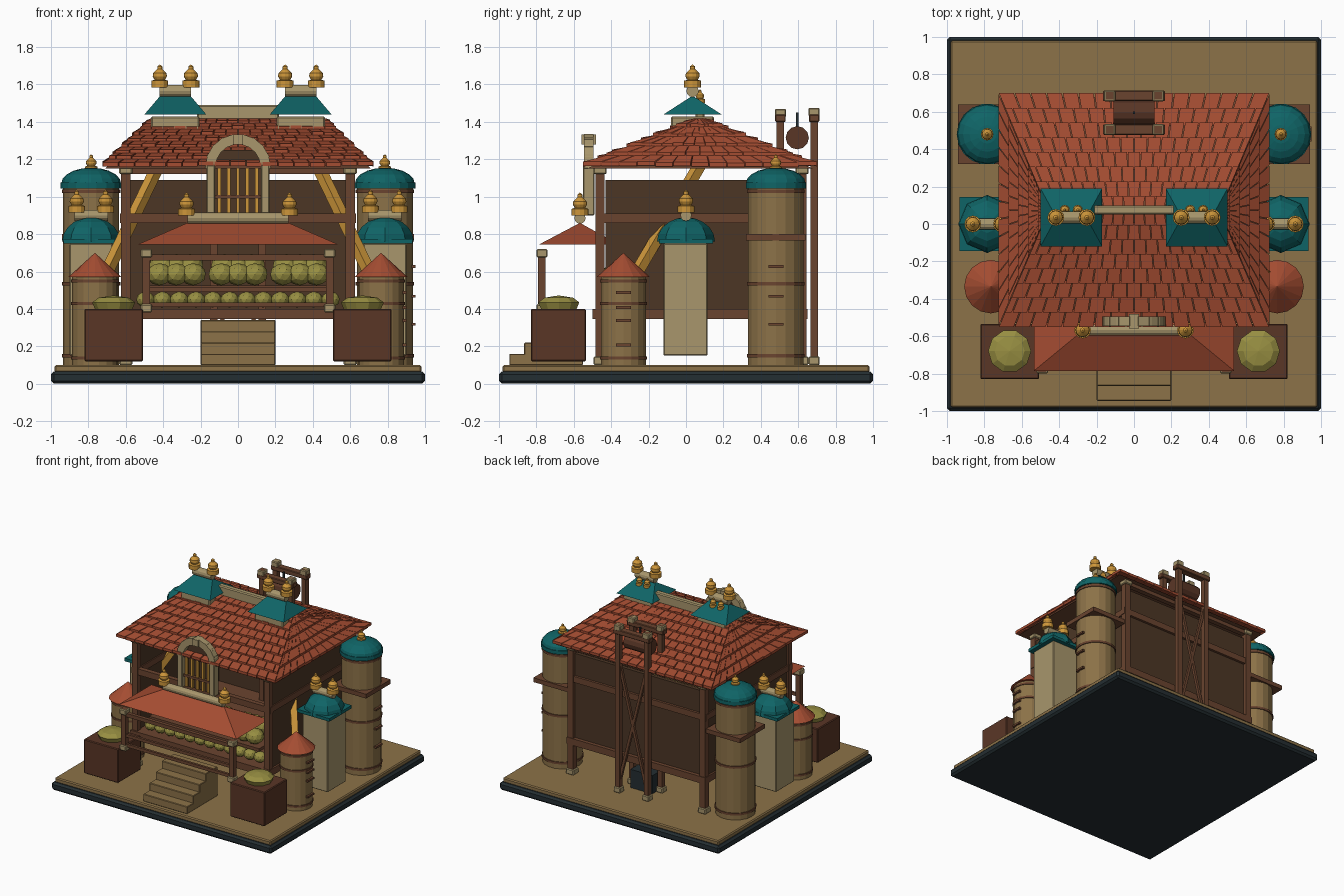
import bpy, bmesh, math, random
from mathutils import Vector, Matrix

random.seed(4)
cube = bpy.data.objects.get("Cube")
if cube:
    bpy.data.objects.remove(cube)


def material(name, r, g, b):
    col = [((c / 255 + 0.055) / 1.055) ** 2.4 for c in (r, g, b)] + [1]
    m = bpy.data.materials.new(name)
    m.use_nodes = True
    m.diffuse_color = col
    m.node_tree.nodes["Principled BSDF"].inputs["Base Color"].default_value = col
    return m


RED = material("roof red", 165, 77, 50)
SAND = material("sand", 140, 114, 72)
TEAL = material("teal", 15, 100, 102)
SLATE = material("slate", 36, 46, 50)
STONE = material("pale stone", 168, 150, 108)
WOOD = material("wood", 106, 68, 47)
WALL = material("dark wall", 76, 54, 37)
CRATE = material("crate brown", 90, 54, 38)
GOLD = material("gold", 205, 150, 58)
OLIVE = material("olive", 152, 143, 66)


def finish(name, bm, mat, bevel=0):
    bmesh.ops.recalc_face_normals(bm, faces=bm.faces)
    me = bpy.data.meshes.new(name)
    bm.to_mesh(me)
    bm.free()
    me.materials.append(mat)
    ob = bpy.data.objects.new(name, me)
    bpy.context.collection.objects.link(ob)
    if bevel:
        mod = ob.modifiers.new("bevel", "BEVEL")
        mod.width, mod.segments = bevel, 1
    return ob


def box(name, mat, x, y, z, bevel=0):
    """Box from (low, high) ranges."""
    bm = bmesh.new()
    bmesh.ops.create_cube(bm, size=1)
    for v in bm.verts:
        v.co = [(a + b) / 2 + c * (b - a) for (a, b), c in zip((x, y, z), v.co)]
    return finish(name, bm, mat, bevel)


def beam(name, mat, a, b, w, d=None):
    """Square bar between two points."""
    a, b = Vector(a), Vector(b)
    bm = bmesh.new()
    bmesh.ops.create_cube(bm, size=1)
    rot = (b - a).to_track_quat("Z", "Y").to_matrix().to_4x4()
    size = Matrix.Diagonal((w, d or w, (b - a).length, 1))
    bm.transform(Matrix.Translation((a + b) / 2) @ rot @ size)
    return finish(name, bm, mat)


def lathe(name, mat, loc, profile, sides=16):
    """Spin (radius, height) points round the vertical axis."""
    bm = bmesh.new()
    vs = [bm.verts.new((r, 0, z)) for r, z in profile]
    es = [bm.edges.new(p) for p in zip(vs, vs[1:])]
    bmesh.ops.spin(bm, geom=vs + es, cent=(0, 0, 0), axis=(0, 0, 1),
                   angle=math.tau, steps=sides, use_duplicate=False)
    bmesh.ops.remove_doubles(bm, verts=bm.verts, dist=0.0005)
    bm.transform(Matrix.Translation(loc))
    return finish(name, bm, mat)


def drum(name, mat, x, y, r, z0, z1, sides=18):
    return lathe(name, mat, (x, y, 0), [(0, z0), (r, z0), (r, z1), (0, z1)], sides)


def rod(name, mat, x0, x1, y, z, r):
    """Round bar along x."""
    bm = bmesh.new()
    bmesh.ops.create_cone(bm, cap_ends=True, segments=12, radius1=r, radius2=r, depth=x1 - x0)
    bm.transform(Matrix.Translation(((x0 + x1) / 2, y, z)) @ Matrix.Rotation(math.pi / 2, 4, "Y"))
    return finish(name, bm, mat)


def dome(name, x, y, r, z, h, sides):
    pts = [(0, z)] + [(r * math.cos(a), z + h * math.sin(a))
                      for a in (i * math.pi / 10 for i in range(6))]
    return lathe(name, TEAL, (x, y, 0), pts, sides)


def finial(x, y, z, s=1.0):
    pts = [(0, 0), (.045, 0), (.045, .035), (.028, .04), (.038, .058),
           (.036, .075), (.013, .098), (.013, .112), (0, .122)]
    lathe("finial", GOLD, (x, y, z), [(r * s, h * s) for r, h in pts], 12)


def hip(name, mat, x, y, z, ridge_x, ridge_y):
    """Hipped roof: rectangle at z[0] rising to a ridge along x at z[1]."""
    bm = bmesh.new()
    base = [bm.verts.new((x[i], y[j], z[0])) for i, j in ((0, 0), (1, 0), (1, 1), (0, 1))]
    l, r = [bm.verts.new((k, ridge_y, z[1])) for k in ridge_x]
    a, b, c, d = base
    for f in ((a, b, r, l), (b, c, r), (c, d, l, r), (d, a, l), (d, c, b, a)):
        bm.faces.new(f)
    return finish(name, bm, mat)


def tiles(name, e0, e1, r0, r1, rows, cols):
    """Overlapping tilted tiles between an eave line and a ridge line."""
    e0, e1, r0, r1 = map(Vector, (e0, e1, r0, r1))
    bm = bmesh.new()

    def at(s, t, up):
        return e0.lerp(e1, s).lerp(r0.lerp(r1, s), t) + Vector((0, 0, up))
    for i in range(rows):
        t0, t1 = i / rows, min((i + 1.2) / rows, 1)
        shift = 0.5 * (i % 2)
        for j in range(cols + i % 2):
            s0 = max((j - shift) / cols, 0) + .002
            s1 = min((j + 1 - shift) / cols, 1) - .002
            lift = .03 + random.uniform(-.004, .004)
            ring = [(s0, t0, lift), (s1, t0, lift), (s1, t1, .012), (s0, t1, .012)]
            top = [bm.verts.new(at(*p)) for p in ring]
            low = [bm.verts.new(at(s, t, u - .022)) for s, t, u in ring]
            bm.faces.new(top)
            bm.faces.new(low[::-1])
            for k in range(4):
                n = (k + 1) % 4
                bm.faces.new((top[k], low[k], low[n], top[n]))
    return finish(name, bm, RED)


def post(name, x, y, z0, z1, w=.045):
    h = w / 2
    box(name, WOOD, (x - h, x + h), (y - h, y + h), (z0, z1))
    for z in (z0, z1 - .045):
        box(name + "_cap", STONE, (x - h - .01, x + h + .01), (y - h - .01, y + h + .01),
            (z, z + .045), .006)


# Ground
box("base_slab", SLATE, (-1, 1), (-1, 1), (0, .065), .015)
box("ground", SAND, (-.98, .98), (-.98, .98), (.06, .1), .008)

# Hall on stilts, open at the front
box("floor", WOOD, (-.63, .63), (-.5, .65), (.345, .4))
box("back_wall", WALL, (-.6, .6), (.59, .62), (.4, 1.09))
for x in (-.6, .6):
    box("side_wall", WALL, (x - .015, x + .015), (-.43, .6), (.4, 1.09))
    box("side_beam", WOOD, (x - .025, x + .025), (-.47, .64), (.86, .91))
    for y in (-.46, .62):
        post("corner_post", x, y, .1, 1.165, .05)
for y in (-.46, .62):
    box("cross_beam", WOOD, (-.63, .63), (y - .02, y + .02), (.86, .91))
    box("eave_beam", WOOD, (-.63, .63), (y - .02, y + .02), (1.12, 1.15))
box("rear_hatch", SLATE, (-.1, .1), (.45, .58), (.1, .25))

# Main tiled roof
hip("roof_core", WOOD, (-.71, .71), (-.53, .68), (1.15, 1.41), (-.46, .46), .07)
X, R, Z0, Z1 = .725, .46, 1.155, 1.41
tiles("front_tiles", (-X, -.55, Z0), (X, -.55, Z0), (-R, .07, Z1), (R, .07, Z1), 8, 17)
tiles("back_tiles", (-X, .7, Z0), (X, .7, Z0), (-R, .07, Z1), (R, .07, Z1), 8, 17)
for s in (-1, 1):
    tiles("side_tiles", (s * X, -.55, Z0), (s * X, .7, Z0), (s * R, .07, Z1), (s * R, .07, Z1), 5, 13)
box("ridge_beam", STONE, (-.22, .22), (.05, .1), (1.41, 1.49), .008)

# Stairs
for i in range(4):
    box("step", SAND, (-.2, .2), (-.945 + i * .08, -.55), (.1, .16 + i * .06), .004)

# Awning with its rail frame
hip("awning", RED, (-.535, .535), (-.785, -.36), (.745, .86), (-.27, .27), -.567)
rod("awning_ridge", STONE, -.27, .27, -.567, .885, .03)
box("awning_rail", WOOD, (-.5, .5), (-.785, -.755), (.66, .69))
for z in (.49, .41):
    box("lower_rail", WOOD, (-.48, .48), (-.78, -.76), (z, z + .025))

# Produce stall
box("stall_shelf", WOOD, (-.5, .5), (-.44, -.2), (.5, .525))


def produce(x, y, z, r):
    bm = bmesh.new()
    bmesh.ops.create_icosphere(bm, subdivisions=2, radius=r)
    bm.transform(Matrix.Translation((x, y, z)) @ Matrix.Diagonal((1, 1, .85, 1)))
    finish("produce", bm, OLIVE)


for g in (-.33, 0, .33):
    for k in (-.09, 0, .09):
        produce(g + k, -.38, .585, .07)
        produce(g + k * .8, -.27, .63, .075)
for i in range(12):
    produce(-.495 + i * .09, -.42, .45, .05)

# Arched window
for s in (-1, 1):
    box("window_jamb", STONE, (s * .145 - .023, s * .145 + .023), (-.55, -.49), (.9, 1.17), .005)
for i in range(9):
    a = math.pi * (i + .5) / 9
    d = Vector((math.cos(a), 0, math.sin(a)))
    c = Vector((0, -.52, 1.16))
    beam("arch_stone", STONE, c + d * .118, c + d * .172, .052, .075)
box("window_panel", WALL, (-.125, .125), (-.5, -.495), (.9, 1.25))
for i in range(5):
    x = -.1 + i * .05
    box("window_bar", GOLD, (x - .009, x + .009), (-.53, -.512), (.91, 1.16))
for z in (.99, 1.15):
    box("window_rail", WOOD, (-.125, .125), (-.535, -.51), (z, z + .02))

# Paired parts on both flanks
for s in (-1, 1):
    finial(s * .275, -.567, .9)
    post("awning_post", s * .49, -.77, .38, .72, .04)
    beam("brace", GOLD, (s * .7, -.26, .6), (s * .42, .08, 1.18), .05)

    # Roof turret
    x = s * .335
    box("turret_base", STONE, (x - .13, x + .13), (-.08, .15), (1.34, 1.43), .008)
    hip("turret_roof", TEAL, (x - .165, x + .165), (-.12, .19), (1.44, 1.54), (x - .08, x + .08), .035)
    rod("turret_ridge", STONE, x - .085, x + .085, .035, 1.565, .033)
    for k in (-.083, .083):
        finial(x + k, .035, 1.585)
    for k in (-.035, .035):
        finial(x + k, .075, 1.5, .6)

    # Crate with a domed heap
    x = s * .665
    box("crate", CRATE, (x - .157, x + .157), (-.83, -.535), (.12, .4), .006)
    lathe("crate_heap", OLIVE, (x, -.68, .4), [(0, 0), (.1, 0), (.115, .035), (.08, .06), (0, .072)], 10)

    # Barrel hut
    x, y = s * .765, -.335
    drum("barrel", SAND, x, y, .122, .1, .575)
    for z in (.13, .42, .54):
        drum("barrel_band", WOOD, x, y, .128, z, z + .016)
    lathe("barrel_roof", RED, (x, y, .57), [(0, 0), (.143, 0), (0, .13)], 16)

    # Square side tower
    x = s * .785
    box("side_tower", STONE, (x - .115, x + .115), (-.12, .115), (.15, .75), .005)
    box("tower_cornice", TEAL, (x - .147, x + .147), (-.145, .145), (.75, .775))
    dome("side_dome", x, 0, .155, .76, .13, 8)
    rod("side_ridge", STONE, x - .09, x + .09, 0, .9, .03)
    for k in (-.077, .077):
        finial(x + k, 0, .915)

    # Round rear tower
    x, y = s * .785, .48
    drum("rear_tower", SAND, x, y, .15, .1, 1.06)
    for z in (.14, .525, 1.02):
        drum("tower_band", WOOD, x, y, .157, z, z + .018)
    box("tower_shelf", WOOD, (x - .155, x + .155), (y - .16, y + .16), (.765, .8))
    drum("dome_rim", TEAL, x, y, .163, 1.045, 1.075)
    dome("rear_dome", x, y, .16, 1.07, .085, 16)
    finial(x, y, 1.135, .75)

    # Hoist posts
    for y, top in ((.505, 1.47), (.685, 1.475)):
        post("hoist_post", s * .13, y, .1, top, .04)
    beam("hoist_brace", WOOD, (s * .12, .685, .2), (-s * .12, .685, 1.15), .022)

# Ladder rungs
for z in (.31, .46, .62):
    box("tower_rung", WOOD, (.92, .95), (.44, .52), (z, z + .015))
for z in (.2, .33, .4, .48):
    box("barrel_rung", WOOD, (.87, .9), (-.375, -.295), (z, z + .015))

# Hoist top
for y in (.505, .685):
    box("hoist_beam", WOOD, (-.165, .165), (y - .028, y + .028), (1.4, 1.44), .005)
rod("hoist_drum", CRATE, -.11, .11, .595, 1.315, .062)
beam("hoist_pin", SLATE, (0, .595, 1.36), (0, .595, 1.45), .012)
